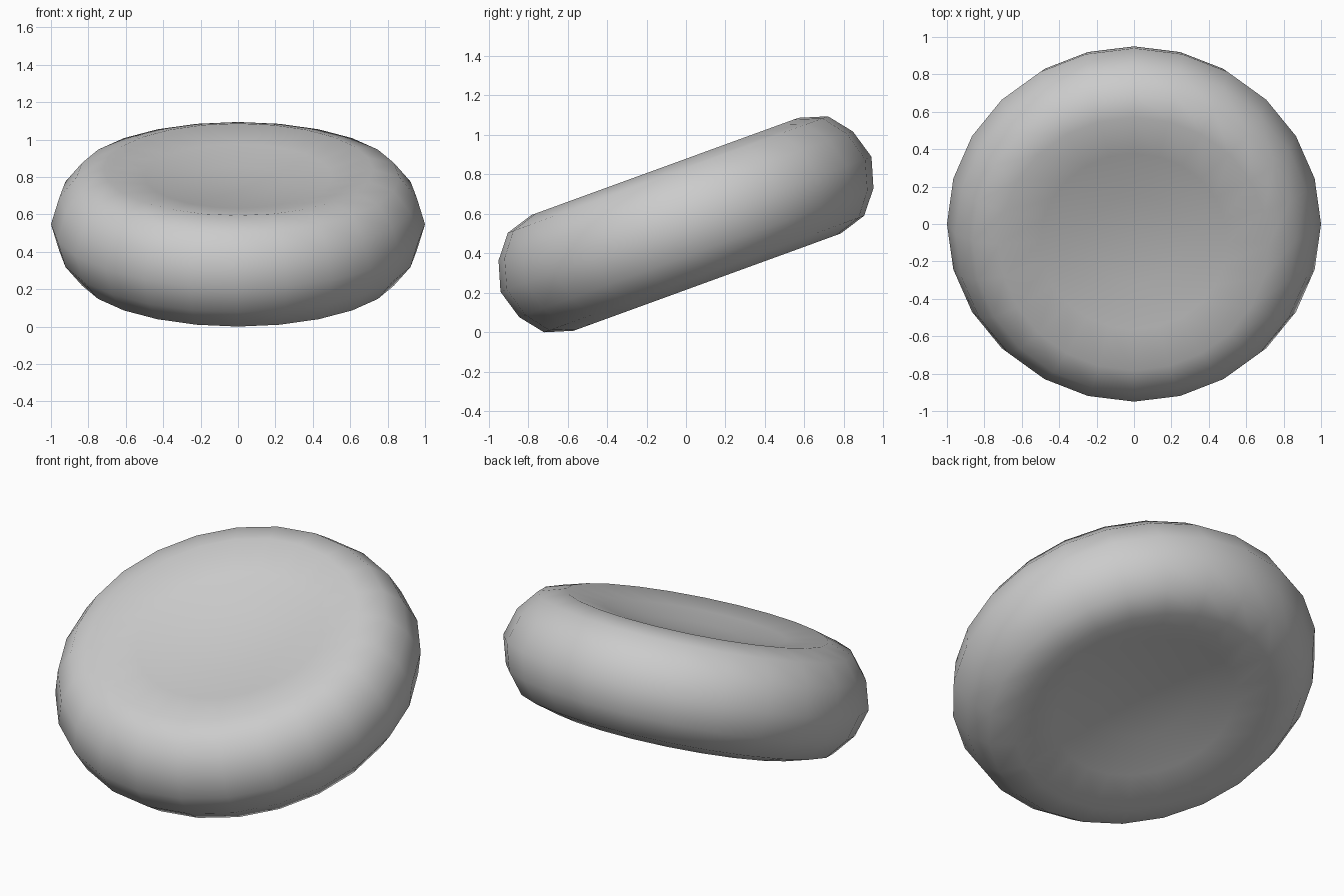
import bpy, bmesh
from math import radians
from mathutils import Matrix, Vector

if "Cube" in bpy.data.objects:
    bpy.data.objects.remove(bpy.data.objects["Cube"])

# Half profile (radius, height) of the biconcave disc, from dimple centre to equator
upper = [(0, 0.228), (0.25, 0.24), (0.5, 0.274), (0.72, 0.312),
         (0.863, 0.268), (0.955, 0.153), (1.0, 0.0)]
profile = upper + [(r, -h) for r, h in reversed(upper[:-1])]

# Lathe the profile around the disc axis
bm = bmesh.new()
verts = [bm.verts.new((r, 0, h)) for r, h in profile]
edges = [bm.edges.new(pair) for pair in zip(verts, verts[1:])]
bmesh.ops.spin(bm, geom=verts + edges, cent=(0, 0, 0), axis=(0, 0, 1),
               angle=radians(360), steps=24)
bmesh.ops.remove_doubles(bm, verts=bm.verts, dist=0.0005)
bmesh.ops.recalc_face_normals(bm, faces=bm.faces)

# Lean the disc so its back edge is raised, and stand it on the ground
bmesh.ops.transform(bm, matrix=Matrix.Rotation(radians(20), 4, 'X'), verts=bm.verts)
low = min(v.co.z for v in bm.verts)
bmesh.ops.translate(bm, vec=Vector((0, 0, -low)), verts=bm.verts)
for f in bm.faces:
    f.smooth = True

mesh = bpy.data.meshes.new("dimpled_disc")
bm.to_mesh(mesh)
bm.free()
disc = bpy.data.objects.new("dimpled_disc", mesh)
bpy.context.collection.objects.link(disc)
